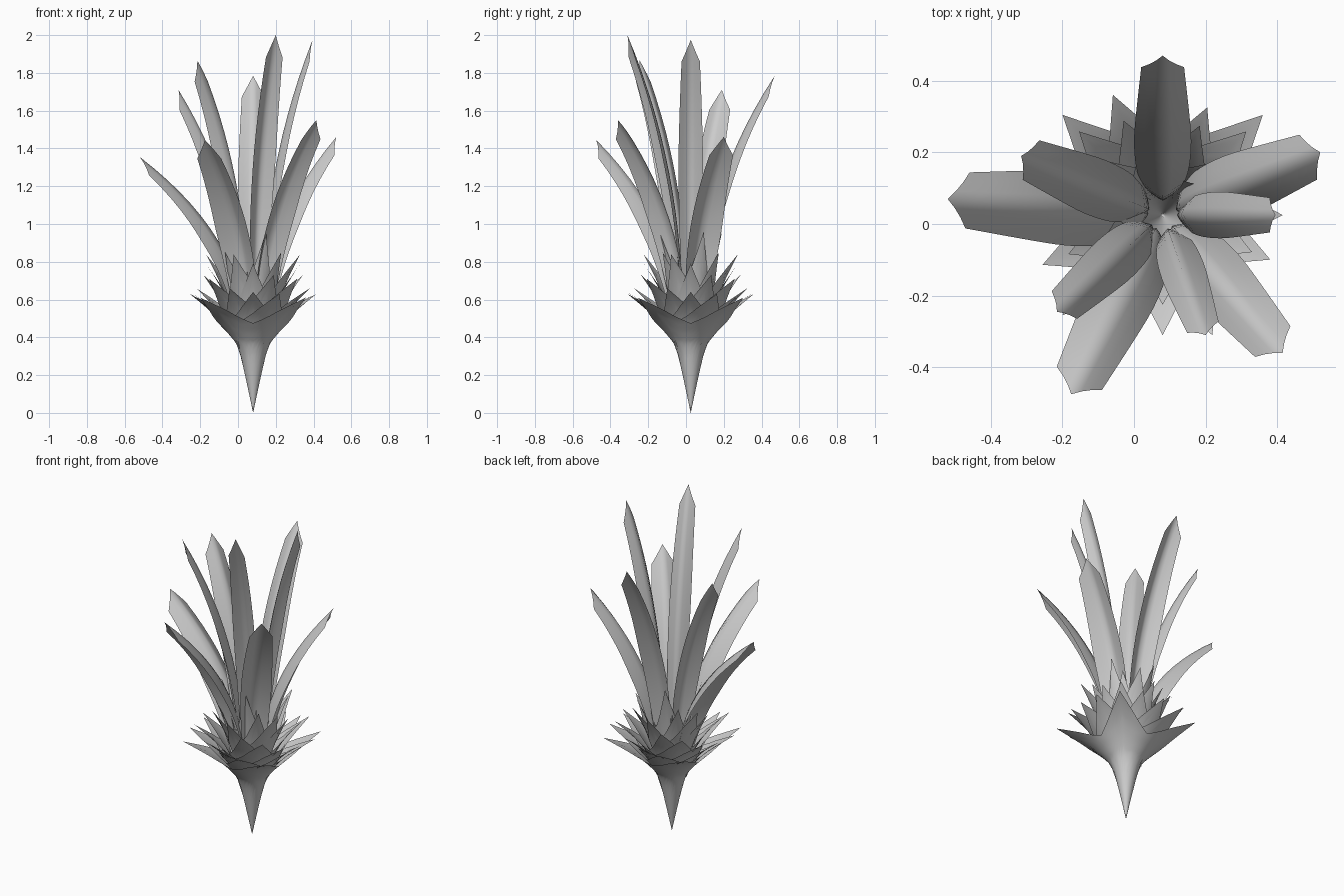
import bpy, math
from mathutils import Vector

if "Cube" in bpy.data.objects:
    bpy.data.objects.remove(bpy.data.objects["Cube"])

CX, CY = 0.08, 0.025   # plant axis

grey = bpy.data.materials.new("plain_grey")
grey.diffuse_color = (0.6, 0.6, 0.6, 1)
grey.use_nodes = True
grey.node_tree.nodes["Principled BSDF"].inputs["Base Color"].default_value = grey.diffuse_color


def add_mesh(name, verts, faces):
    me = bpy.data.meshes.new(name)
    me.from_pydata(verts, [], faces)
    me.materials.append(grey)
    ob = bpy.data.objects.new(name, me)
    bpy.context.collection.objects.link(ob)
    me.shade_smooth()
    ob.location = (CX, CY, 0)
    return ob


# Flared cup profile: radius and height, from root tip to petal tip
PROFILE = [(0, 0), (.036, .17), (.065, .30), (.09, .37), (.14, .43),
           (.2, .49), (.28, .55), (.395, .61)]
NECK_R, NECK_Z = .065, .30   # all cups share the root below the neck


def height(r):
    for (r0, z0), (r1, z1) in zip(PROFILE, PROFILE[1:]):
        if r <= r1 + 1e-6:
            return z0 + (z1 - z0) * (r - r0) / (r1 - r0)
    return PROFILE[-1][1]


def star_radius(a, tip=.395, valley=.185):
    """Polar radius of a four pointed star with straight edges."""
    a = abs((a + math.pi / 4) % (math.pi / 2) - math.pi / 4)
    q = math.pi / 4
    return tip * valley * math.sin(q) / (tip * math.sin(a) + valley * math.sin(q - a))


def cup(name, tip_r, tip_z, turn):
    """Four pointed cup whose petals rise from the shared neck."""
    n, rows = 48, 16
    kr = (tip_r - NECK_R) / (.395 - NECK_R)
    kz = (tip_z - NECK_Z) / (.61 - NECK_Z)
    verts, faces = [(0, 0, 0)], []
    for j in range(1, rows + 1):
        for i in range(n):
            a = 2 * math.pi * i / n
            r = star_radius(a) * (j / rows) ** 1.3
            z = height(r)
            if r > NECK_R:
                r, z = NECK_R + (r - NECK_R) * kr, NECK_Z + (z - NECK_Z) * kz
            verts.append((r * math.cos(a + turn), r * math.sin(a + turn), z))
    for i in range(n):
        k = (i + 1) % n
        faces.append((0, 1 + k, 1 + i))
        for j in range(rows - 1):
            o = 1 + j * n
            faces.append((o + i, o + k, o + n + k, o + n + i))
    return add_mesh(name, verts, faces)


# Nested pointed cups, each more upright and turned an eighth further
TIERS = [(.395, .61), (.363, .63), (.335, .64), (.325, .66), (.33, .71),
         (.285, .73), (.25, .79), (.27, .84), (.21, .85), (.18, .96)]
for i, (r, z) in enumerate(TIERS):
    cup(f"petal_cup_{i + 1}", r, z, math.radians(45 - 22.5 * i))


def leaf(name, tip, width):
    """Arching ridged blade, edges folded outward, ending in a blunt point."""
    dx, dy, top = tip[0] - CX, tip[1] - CY, tip[2]
    reach, a = math.hypot(dx, dy), math.atan2(dy, dx)
    out = Vector((math.cos(a), math.sin(a), 0))
    side = Vector((-out.y, out.x, 0))
    up = Vector((0, 0, 1))
    z0, r0, p = .34, .04, 2.35
    rows, us = 16, (-1, -.66, -.33, 0, .33, .66, 1)
    verts, faces = [], []
    m = len(us)
    for j in range(rows + 1):
        for u in us:
            t = j / rows * (.935 + .065 * (1 - abs(u)))   # pointed end
            mid = out * (r0 + (reach - r0) * t ** p) + up * (z0 + (top - z0) * t)
            tan = (out * ((reach - r0) * p * t ** (p - 1)) + up * (top - z0)).normalized()
            outward = out * tan.dot(up) - up * tan.dot(out)
            w = .45 + .55 * math.sin(min(t / .6, 1) * math.pi / 2)
            if t > .6:
                w = 1 - .33 * ((t - .6) / .4) ** 1.5
            h = width / 2 * w
            fold = .66 - .16 * max(0, t - .6) / .4
            verts.append(mid + side * (u * h) + outward * (fold * h * abs(u) ** 1.2))
    for j in range(rows):
        for i in range(m - 1):
            o = j * m + i
            faces.append((o, o + 1, o + m + 1, o + m))
    return add_mesh(name, verts, faces)


# Nine leaves: tip position and greatest width, tallest first
LEAVES = [((.20, -.31, 2.0), .125), ((.395, .025, 1.975), .13), ((-.215, -.245, 1.865), .14),
          ((.08, .47, 1.785), .16), ((-.315, .19, 1.71), .16), ((.415, -.36, 1.55), .175),
          ((.52, .20, 1.46), .18), ((-.175, -.475, 1.445), .19), ((-.52, .07, 1.355), .21)]
for i, (tip, w) in enumerate(LEAVES):
    leaf(f"leaf_{i + 1}", tip, w)
